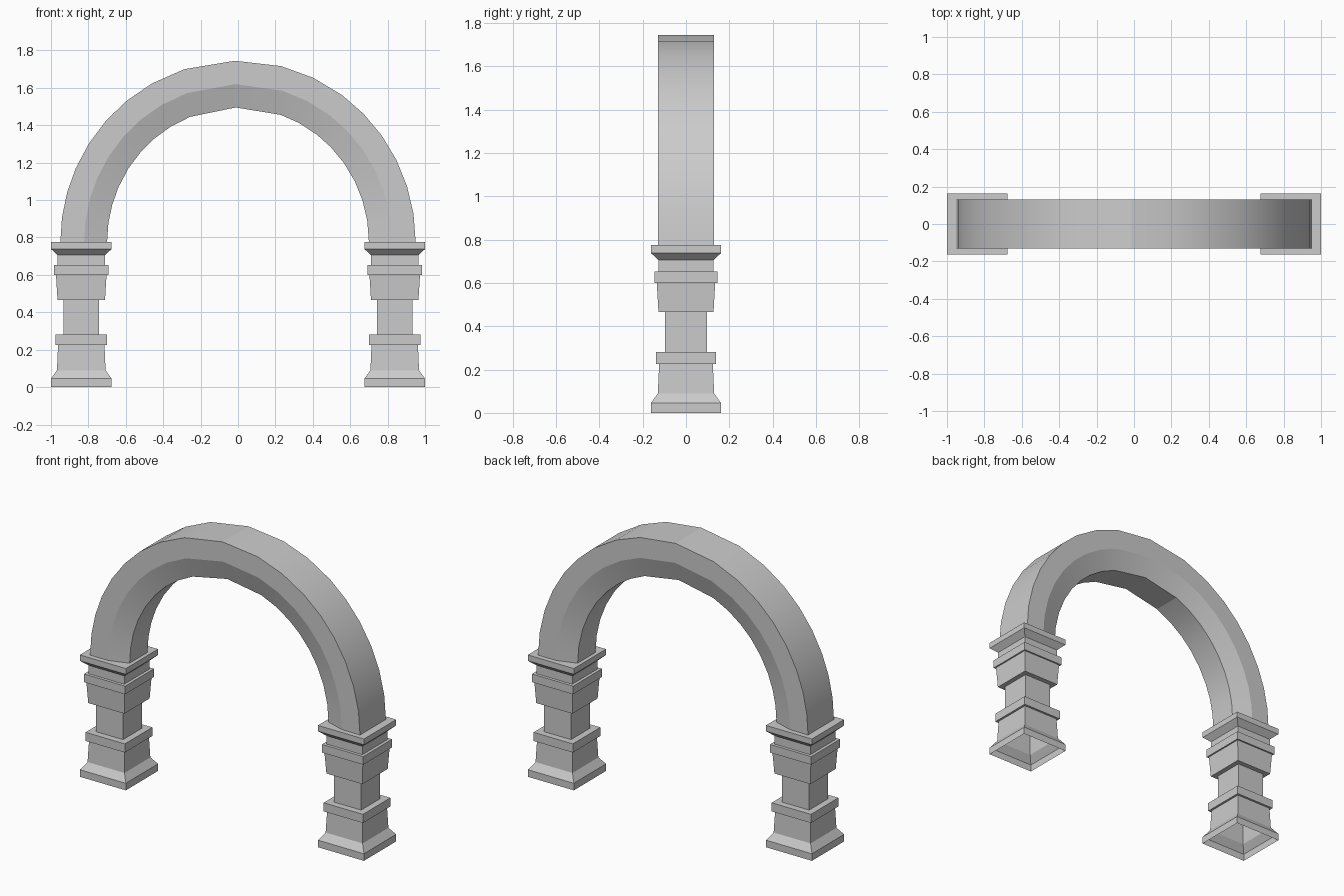
import bpy, bmesh
from math import radians, sin, cos

if "Cube" in bpy.data.objects:
    bpy.data.objects.remove(bpy.data.objects["Cube"])


def skin(name, rings, closed_top, smooth=None):
    """Bridge successive closed rings of points into one mesh."""
    bm = bmesh.new()
    loops = [[bm.verts.new(p) for p in r] for r in rings]
    n = len(loops[0])
    for a, b in zip(loops, loops[1:]):
        for i in range(n):
            j = (i + 1) % n
            bm.faces.new((a[i], a[j], b[j], b[i]))
    if closed_top:
        bm.faces.new(loops[-1])
    bmesh.ops.recalc_face_normals(bm, faces=bm.faces)
    me = bpy.data.meshes.new(name)
    bm.to_mesh(me)
    bm.free()
    ob = bpy.data.objects.new(name, me)
    bpy.context.collection.objects.link(ob)
    if smooth:
        bpy.context.view_layer.objects.active = ob
        ob.select_set(True)
        bpy.ops.object.shade_smooth_by_angle(angle=radians(smooth))
        ob.select_set(False)
    return ob


# Square pillars: (half width, height) profile, hollow underneath
PROFILE = [(.162, 0), (.162, .045), (.130, .09), (.124, .225),
           (.138, .225), (.138, .28), (.096, .28), (.096, .465),
           (.127, .465), (.135, .60), (.145, .60), (.145, .652),
           (.126, .652), (.126, .705), (.162, .738), (.162, .775)]
for name, cx in (("left_pillar", -.838), ("right_pillar", .838)):
    skin(name, [[(cx + sx * h, sy * h, z) for sx, sy in
                 ((-1, -1), (1, -1), (1, 1), (-1, 1))] for h, z in PROFILE], True)

# Arch: bevelled section swept over a half ellipse, coarser near the crown
SPRING = .775
STATIONS = [(0, 0), (9, 9), (18, 18), (27, 27), (36, 36), (45, 45), (54, 53),
            (65, 62), (76, 71), (91, 91), (107.5, 111.5), (119, 121),
            (129, 130), (138, 138), (147, 147), (156, 156), (164, 164),
            (172, 172), (180, 180)]


def ellipse(a, b, t, y):
    return (a * cos(radians(t)), y, SPRING + b * sin(radians(t)))


rings = []
for to, ti in STATIONS:
    tm = (to + ti) / 2
    rings.append([ellipse(.95, .97, to, -.13), ellipse(.95, .97, to, .13),
                  ellipse(.823, .845, tm, .13), ellipse(.70, .72, ti, .09),
                  ellipse(.70, .72, ti, -.09), ellipse(.823, .845, tm, -.13)])
skin("arch", rings, False, 15)
